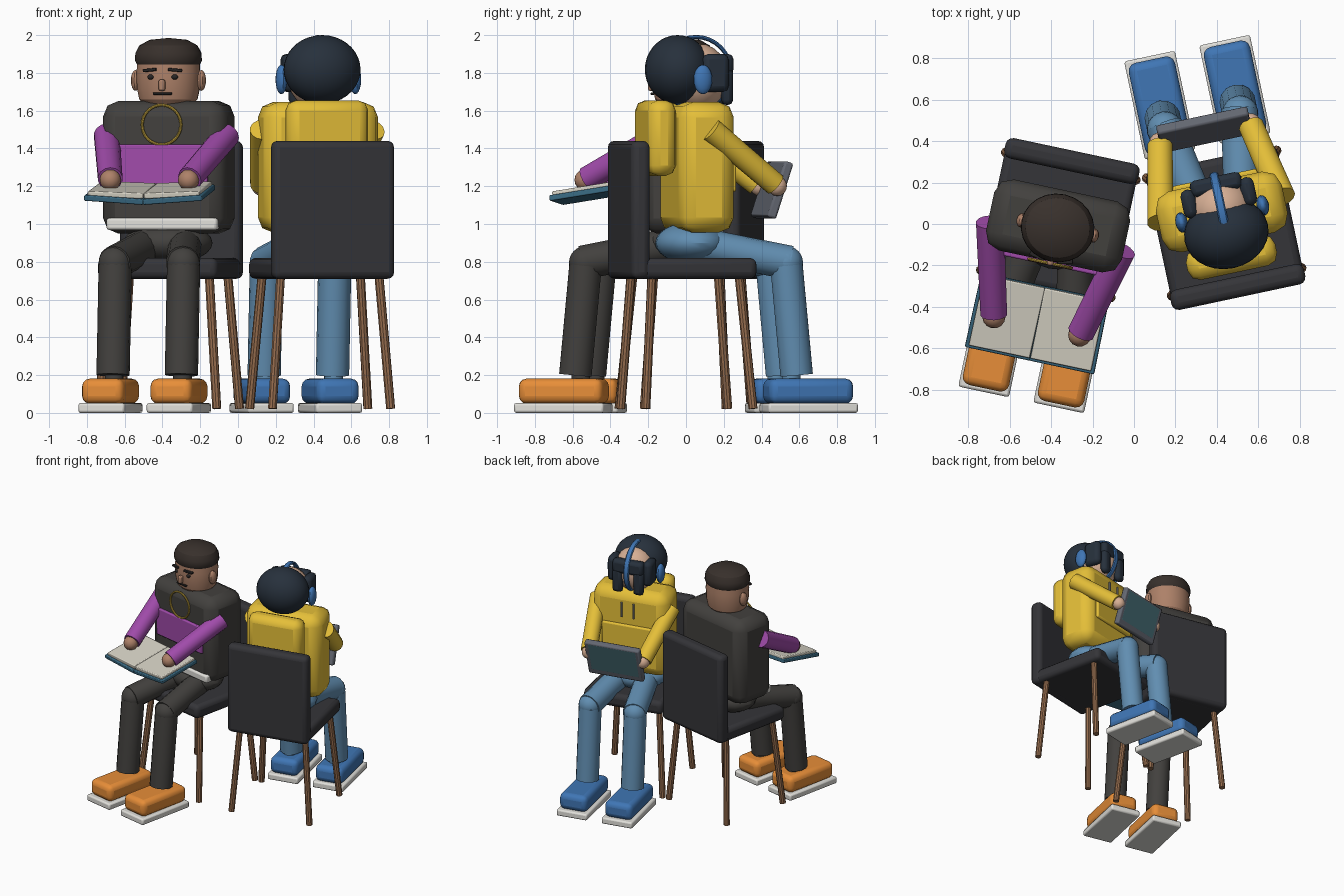
import bpy, bmesh, math
from mathutils import Vector, Matrix, Euler

if "Cube" in bpy.data.objects:
    bpy.data.objects.remove(bpy.data.objects["Cube"])

MATS = {}
FRAME = Matrix()          # placement of the figure being built
PREFIX = ""


def mat(name, rgb):
    m = bpy.data.materials.new(name)
    m.diffuse_color = (*rgb, 1)
    m.use_nodes = True
    m.node_tree.nodes["Principled BSDF"].inputs["Base Color"].default_value = m.diffuse_color
    MATS[name] = m


for n, c in {
    "charcoal": (.035, .035, .04), "wood": (.30, .15, .075), "dark_cloth": (.055, .052, .048),
    "purple": (.35, .07, .40), "white": (.75, .74, .70), "paper": (.68, .65, .56),
    "teal": (.04, .14, .22), "skin_tan": (.42, .22, .14), "skin_light": (.68, .43, .30),
    "brown_hair": (.04, .03, .025), "black": (.02, .018, .018), "gold": (.55, .37, .05),
    "orange": (.80, .27, .04), "yellow": (.78, .52, .04), "denim": (.12, .27, .44),
    "blue": (.05, .18, .46), "navy_hair": (.02, .03, .045), "steel": (.13, .14, .17),
    "screen": (.07, .17, .20), "grey": (.25, .25, .25),
}.items():
    mat(n, c)


def finish(name, bm, local, material, bevel=0, seg=2):
    """Turn a bmesh into a placed, smooth-by-angle object."""
    bmesh.ops.recalc_face_normals(bm, faces=bm.faces)
    me = bpy.data.meshes.new(name)
    bm.to_mesh(me)
    bm.free()
    ob = bpy.data.objects.new(PREFIX + name, me)
    bpy.context.collection.objects.link(ob)
    ob.matrix_world = FRAME @ local
    me.materials.append(MATS[material])
    if bevel:
        b = ob.modifiers.new("bevel", 'BEVEL')
        b.width, b.segments = bevel, seg
    bpy.ops.object.select_all(action='DESELECT')
    ob.select_set(True)
    bpy.context.view_layer.objects.active = ob
    bpy.ops.object.shade_smooth_by_angle(angle=math.radians(30))
    return ob


def place(loc, rot=(0, 0, 0)):
    return Matrix.Translation(loc) @ Euler([math.radians(a) for a in rot]).to_matrix().to_4x4()


def box(name, loc, size, material, bevel=.01, rot=(0, 0, 0), seg=2):
    bm = bmesh.new()
    bmesh.ops.create_cube(bm, size=1)
    bmesh.ops.scale(bm, vec=size, verts=bm.verts)
    return finish(name, bm, place(loc, rot), material, bevel, seg)


def ball(name, loc, radii, material, u=20, v=12):
    bm = bmesh.new()
    bmesh.ops.create_uvsphere(bm, u_segments=u, v_segments=v, radius=1)
    bmesh.ops.scale(bm, vec=radii, verts=bm.verts)
    return finish(name, bm, place(loc), material)


def rod(name, a, b, r1, material, r2=None, n=14):
    a, b = Vector(a), Vector(b)
    bm = bmesh.new()
    bmesh.ops.create_cone(bm, cap_ends=True, segments=n, radius1=r1, radius2=r2 or r1, depth=(b - a).length)
    q = (b - a).to_track_quat('Z', 'Y').to_matrix().to_4x4()
    return finish(name, bm, Matrix.Translation((a + b) / 2) @ q, material)


def lathe(name, loc, profile, material, sy=1, n=24):
    """Spin an (r, z) profile; also used for closed ring profiles."""
    bm = bmesh.new()
    vs = [bm.verts.new((r, 0, z)) for r, z in profile]
    es = [bm.edges.new(p) for p in zip(vs, vs[1:])]
    bmesh.ops.spin(bm, geom=vs + es, cent=(0, 0, 0), axis=(0, 0, 1), angle=math.tau, steps=n)
    bmesh.ops.remove_doubles(bm, verts=bm.verts, dist=1e-4)
    bmesh.ops.scale(bm, vec=(1, sy, 1), verts=bm.verts)
    return finish(name, bm, loc, material)


def ring(name, loc, rot, radius, tube, material, wide=1):
    pts = [(radius + tube * math.cos(i * math.tau / 8), wide * tube * math.sin(i * math.tau / 8)) for i in range(9)]
    return lathe(name, place(loc, rot), pts, material, n=32)


def chair():
    box("seat", (0, -.02, .765), (.65, .64, .11), "charcoal", .035, seg=3)
    box("chair_back", (0, .29, 1.075), (.66, .10, .73), "charcoal", .035, seg=3)
    for s in (-1, 1):
        for nm, yt, yb in (("front", -.25, -.315), ("back", .22, .265)):
            rod(nm + "_chair_leg", (s * .32, yb, .022), (s * .265, yt, .74), .024, "wood", n=10)


def lower_body(cloth, shoe):
    ball("hips", (0, -.05, .90), (.24, .19, .11), cloth)
    for s in (-1, 1):
        rod("thigh", (s * .10, -.08, .89), (s * .185, -.545, .795), .09, cloth)
        ball("knee", (s * .185, -.525, .795), (.088, .088, .088), cloth)
        rod("shin", (s * .185, -.58, .2), (s * .185, -.525, .78), .088, cloth)
        rod("ankle", (s * .185, -.55, .12), (s * .185, -.55, .23), .05, cloth)
        box("shoe_sole", (s * .185, -.645, .026), (.25, .485, .052), "white", .012)
        box("shoe_upper", (s * .185, -.642, .115), (.228, .455, .132), shoe, .04, seg=3)


def arms(cloth, skin, sh, hand, r):
    for s in (-1, 1):
        a, b = Vector((s * sh[0], *sh[1:])), Vector((s * hand[0], *hand[1:]))
        rod("sleeve", a, b, r * 1.05, cloth, r)
        ball("hand", b + (b - a).normalized() * .015, (r * .85,) * 3, skin, 14, 8)


# ---- Reader with an open book ----
PREFIX = "reader_"
FRAME = Matrix.Translation((-.36, .02, 0)) @ Matrix.Rotation(math.radians(-12), 4, 'Z')
chair()
lower_body("dark_cloth", "orange")
box("torso", (0, -.03, 1.30), (.67, .35, .70), "dark_cloth", .08)
box("chest_panel", (0, -.20, 1.31), (.50, .05, .22), "purple", .008)
box("shirt_hem", (0, -.185, 1.00), (.60, .07, .065), "white", .015)
ring("necklace", (0, -.215, 1.525), (90, 0, 0), .105, .008, "gold")
arms("purple", "skin_tan", (.325, -.08, 1.47), (.215, -.51, 1.24), .066)
rod("neck", (0, -.04, 1.6), (0, -.04, 1.7), .09, "skin_tan")
lathe("head", place((0, -.04, 0)), [(0, 1.62), (.12, 1.625), (.155, 1.66), (.168, 1.72), (.17, 1.80),
      (.165, 1.87), (.11, 1.92), (0, 1.93)], "skin_tan", .93)
lathe("hair", place((0, -.04, 0)), [(0, 1.845), (.165, 1.84), (.178, 1.865), (.176, 1.905), (.155, 1.945),
      (.10, 1.975), (0, 1.985)], "brown_hair", .93)
box("nose", (0, -.205, 1.735), (.032, .04, .06), "skin_tan", .01)
box("mouth", (0, -.192, 1.69), (.10, .02, .012), "black", .003)
for s in (-1, 1):
    ball("ear", (s * .178, -.04, 1.76), (.025, .035, .055), "skin_tan", 12, 8)
    ball("eye", (s * .065, -.185, 1.778), (.018, .014, .014), "black", 12, 8)
    box("eyebrow", (s * .068, -.188, 1.815), (.075, .03, .016), "black", .004, (0, s * 5, s * 12))
    # book halves open in a shallow V, tilted towards the reader
    box("book_cover", (s * .157, -.51, 1.155), (.32, .37, .03), "teal", .006, (9, -s * 4, 0))
    box("book_pages", (s * .151, -.508, 1.18), (.30, .35, .03), "paper", .006, (9, -s * 2, 0))

# ---- Listener with headphones and a tablet ----
PREFIX = "listener_"
FRAME = Matrix.Translation((.44, -.02, 0)) @ Matrix.Rotation(math.radians(192), 4, 'Z')
chair()
lower_body("denim", "blue")
box("torso", (0, -.08, 1.30), (.62, .30, .69), "yellow", .08)
box("hood", (0, .145, 1.455), (.44, .15, .40), "yellow", .055)
box("pouch_pocket", (0, -.225, 1.27), (.42, .05, .20), "yellow", .012)
arms("yellow", "skin_light", (.30, -.09, 1.50), (.225, -.455, 1.21), .062)
rod("neck", (0, -.08, 1.58), (0, -.08, 1.7), .08, "skin_light")
ball("head", (0, -.09, 1.78), (.16, .155, .175), "skin_light")
ball("hair", (0, .025, 1.818), (.205, .172, .182), "navy_hair", 28, 18)
box("fringe", (0, -.215, 1.845), (.25, .08, .11), "navy_hair", .025)
ring("headband", (0, -.075, 1.80), (0, 90, 0), .19, .011, "blue", 2)
for s in (-1, 1):
    box("side_hair", (s * .145, -.15, 1.80), (.07, .14, .20), "navy_hair", .03)
    box("front_lock", (s * .085, -.225, 1.73), (.085, .06, .20), "navy_hair", .028)
    ball("ear_cup", (s * .20, -.07, 1.765), (.03, .05, .078), "blue", 16, 10)
    rod("drawstring", (s * .05, -.24, 1.43), (s * .05, -.24, 1.55), .009, "grey", n=8)
box("tablet", (0, -.485, 1.18), (.45, .05, .31), "steel", .012, (18, 0, 0))
box("tablet_screen", (0, -.51, 1.188), (.39, .008, .25), "screen", .002, (18, 0, 0))
